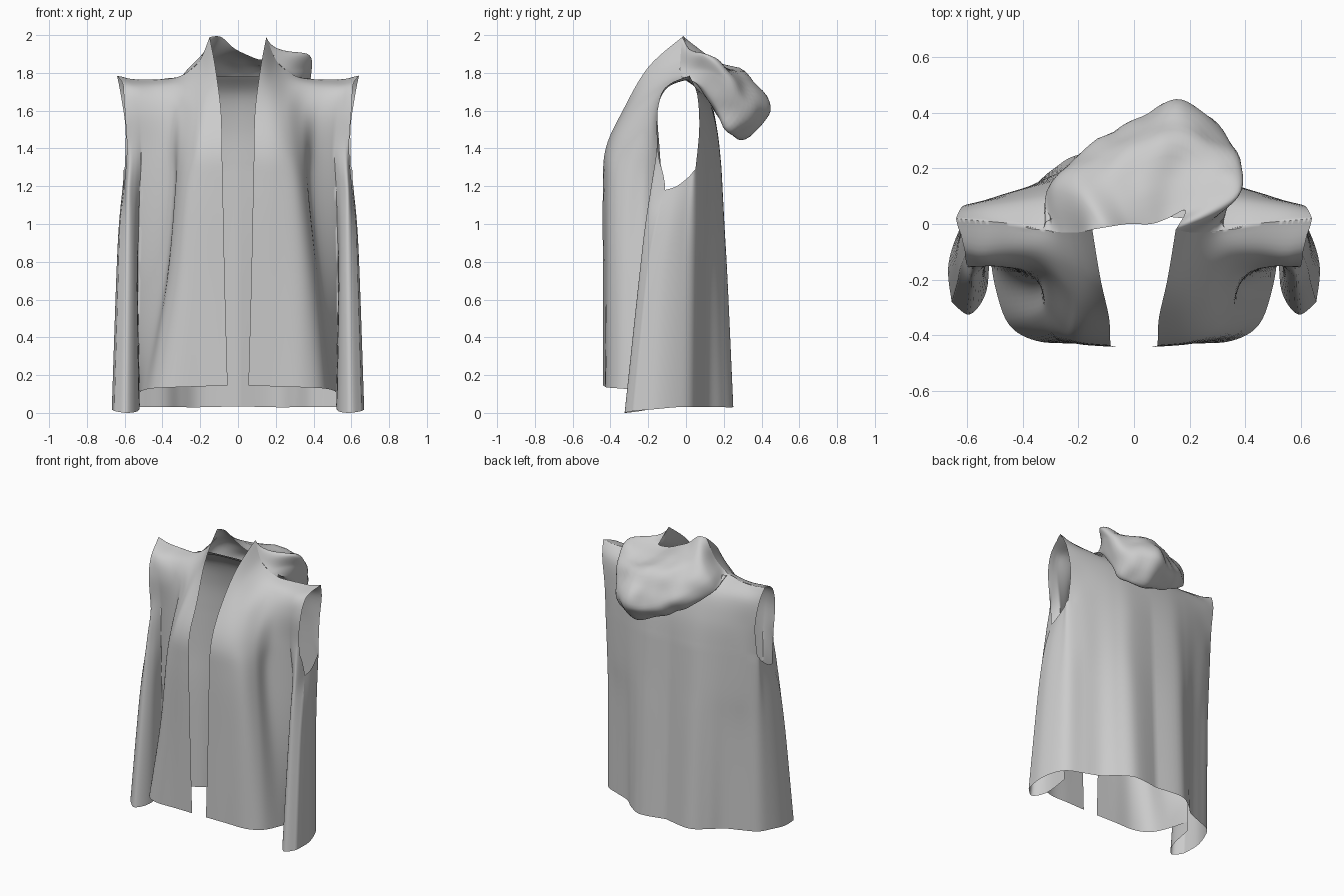
import bpy, bmesh
from mathutils import Vector, noise


def spline(pts, n):
    """Smooth curve through pts, n steps per span."""
    p = [pts[0]] + list(pts) + [pts[-1]]
    out = []
    for i in range(1, len(p) - 2):
        a, b, c, d = p[i - 1:i + 3]
        for k in range(n):
            t = k / n
            out.append(0.5 * (2 * b + (c - a) * t + (2 * a - 5 * b + 4 * c - d) * t * t
                              + (3 * b - a - 3 * c + d) * t ** 3))
    return out + [p[-2]]


def add_patch(bm, rows, n=6):
    """Cloth sheet lofted through rows of control points."""
    rows = [spline([Vector(q) for q in r], n) for r in rows]
    cols = [spline(c, n) for c in zip(*rows)]
    grid = [[bm.verts.new(v) for v in c] for c in cols]
    for a, b in zip(grid, grid[1:]):
        for i in range(len(a) - 1):
            bm.faces.new((a[i], b[i], b[i + 1], a[i + 1]))


def finish(name, bm):
    bmesh.ops.remove_doubles(bm, verts=bm.verts, dist=0.004)
    bmesh.ops.recalc_face_normals(bm, faces=bm.faces)
    me = bpy.data.meshes.new(name)
    bm.to_mesh(me)
    bm.free()
    me.shade_smooth()
    ob = bpy.data.objects.new(name, me)
    bpy.context.collection.objects.link(ob)


def level(z, *xy):
    return [(x, y, z) for x, y in xy]


def flip(rows):
    return [[(-x, y, z) for x, y, z in r] for r in rows]


# front panel: opening edge -> valley beside the fold, hem -> shoulder and collar peak
front = [
    [(.055, -.44, .145), (.2, -.43, .14), (.35, -.42, .135), (.45, -.36, .13),
     (.5, -.22, .12), (.52, -.08, .11)],
    level(.7, (.07, -.44), (.2, -.43), (.34, -.41), (.41, -.34), (.44, -.22), (.53, -.1)),
    level(1.18, (.08, -.44), (.2, -.43), (.31, -.4), (.365, -.32), (.39, -.21), (.52, -.125)),
    level(1.4, (.085, -.425), (.2, -.41), (.28, -.37), (.345, -.29), (.4, -.19), (.51, -.14)),
    level(1.6, (.09, -.335), (.18, -.315), (.26, -.27), (.34, -.2), (.42, -.16), (.52, -.15)),
    [(.12, -.2, 1.83), (.18, -.18, 1.77), (.26, -.14, 1.735), (.35, -.105, 1.73),
     (.45, -.1, 1.72), (.53, -.11, 1.72)],
    [(.15, -.02, 1.99), (.2, -.03, 1.87), (.26, -.03, 1.81), (.33, -.02, 1.775),
     (.43, 0, 1.765), (.53, .01, 1.765)],
]
# the left front drapes a little narrower
narrow = [[(x * (.9 if 1 <= r <= 4 and 2 <= c <= 4 else 1), y, z)
           for c, (x, y, z) in enumerate(row)] for r, row in enumerate(front)]

# front half of the side fold, running up into the armhole's front edge
fold = [
    [(.52, -.08, .04), (.53, -.24, .01), (.59, -.325, 0), (.655, -.28, .01)],
    level(.7, (.53, -.1), (.54, -.2), (.585, -.25), (.635, -.21)),
    level(1.0, (.525, -.115), (.545, -.18), (.585, -.215), (.625, -.16)),
    level(1.18, (.52, -.125), (.55, -.165), (.585, -.185), (.605, -.11)),
    level(1.4, (.51, -.14), (.54, -.15), (.57, -.155), (.588, -.15)),
    level(1.6, (.52, -.15), (.55, -.15), (.575, -.15), (.6, -.15)),
    [(.53, -.11, 1.72), (.557, -.11, 1.722), (.584, -.105, 1.726), (.61, -.1, 1.73)],
    [(.53, .01, 1.765), (.565, .012, 1.768), (.6, .016, 1.775), (.64, .02, 1.785)],
]

# back panel: outer side of the fold, then round to the centre back
arm = [(.605, -.11, 1.18), (.61, -.05, 1.2), (.605, .015, 1.25), (.6, .05, 1.29),
       (.52, .09, 1.3), (.41, .125, 1.3), (.3, .16, 1.3), (.18, .187, 1.3), (0, .18, 1.3)]
lower = [
    [(.655, -.28, .01), (.668, -.16, .02), (.64, -.05, .03), (.59, .03, .03),
     (.49, .075, .03), (.38, .12, .03), (.3, .19, .03), (.19, .25, .03), (0, .225, .035)],
    level(.7, (.635, -.21), (.645, -.12), (.625, -.03), (.585, .04),
          (.49, .08), (.39, .12), (.3, .175), (.19, .22), (0, .2)),
    level(1.0, (.625, -.16), (.63, -.08), (.615, -.01), (.59, .045),
          (.5, .09), (.4, .125), (.3, .17), (.19, .203), (0, .19)),
    arm,
]
upper = [
    arm[3:],
    level(1.5, (.595, .07), (.52, .09), (.41, .12), (.3, .145), (.18, .163), (0, .165)),
    level(1.68, (.62, .06), (.54, .072), (.42, .085), (.31, .095), (.18, .11), (0, .12)),
    [(.64, .02, 1.785), (.53, .01, 1.765), (.43, 0, 1.765), (.33, -.02, 1.775),
     (.18, .02, 1.78), (0, .03, 1.78)],
]
bm = bmesh.new()
add_patch(bm, front)
add_patch(bm, flip(narrow))
for part in (fold, lower, upper):
    add_patch(bm, part)
    add_patch(bm, flip(part))
finish("vest_body", bm)

# hood: sections from left to right collar, each seam -> inner -> bottom -> outer -> top -> edge
hood = [
    [(-.33, -.02, 1.775), (-.31, -.025, 1.78), (-.29, -.03, 1.79), (-.26, -.03, 1.81),
     (-.2, -.03, 1.87), (-.15, -.02, 1.99)],
    [(-.29, .02, 1.78), (-.31, .09, 1.73), (-.31, .12, 1.72), (-.28, .14, 1.79),
     (-.19, .1, 1.89), (-.09, -.01, 1.99)],
    [(-.14, .04, 1.78), (-.16, .16, 1.66), (-.18, .22, 1.6), (-.17, .27, 1.7),
     (-.1, .18, 1.84), (-.02, 0, 1.93)],
    [(.03, .05, 1.78), (.03, .19, 1.6), (.03, .27, 1.49), (.03, .39, 1.6),
     (.03, .28, 1.81), (.06, 0, 1.89)],
    [(.16, .05, 1.78), (.17, .19, 1.56), (.18, .29, 1.45), (.17, .44, 1.6),
     (.16, .31, 1.8), (.12, .02, 1.87)],
    [(.25, .04, 1.78), (.28, .16, 1.58), (.31, .23, 1.5), (.33, .32, 1.64),
     (.3, .22, 1.83), (.18, .05, 1.88)],
    [(.3, .02, 1.78), (.33, .07, 1.73), (.35, .11, 1.73), (.375, .15, 1.8),
     (.37, .1, 1.9), (.18, .03, 1.9)],
    [(.33, -.02, 1.775), (.31, -.025, 1.78), (.29, -.03, 1.79), (.26, -.03, 1.81),
     (.2, -.03, 1.87), (.15, -.02, 1.99)],
]
bm = bmesh.new()
add_patch(bm, hood, 8)
bm.normal_update()
# soft wrinkles, fading out at the collar
for v in bm.verts:
    v.co += v.normal * noise.noise(v.co * 9) * .02 * min(1, max(0, v.co.y * 6 - .4))
finish("hood", bm)
